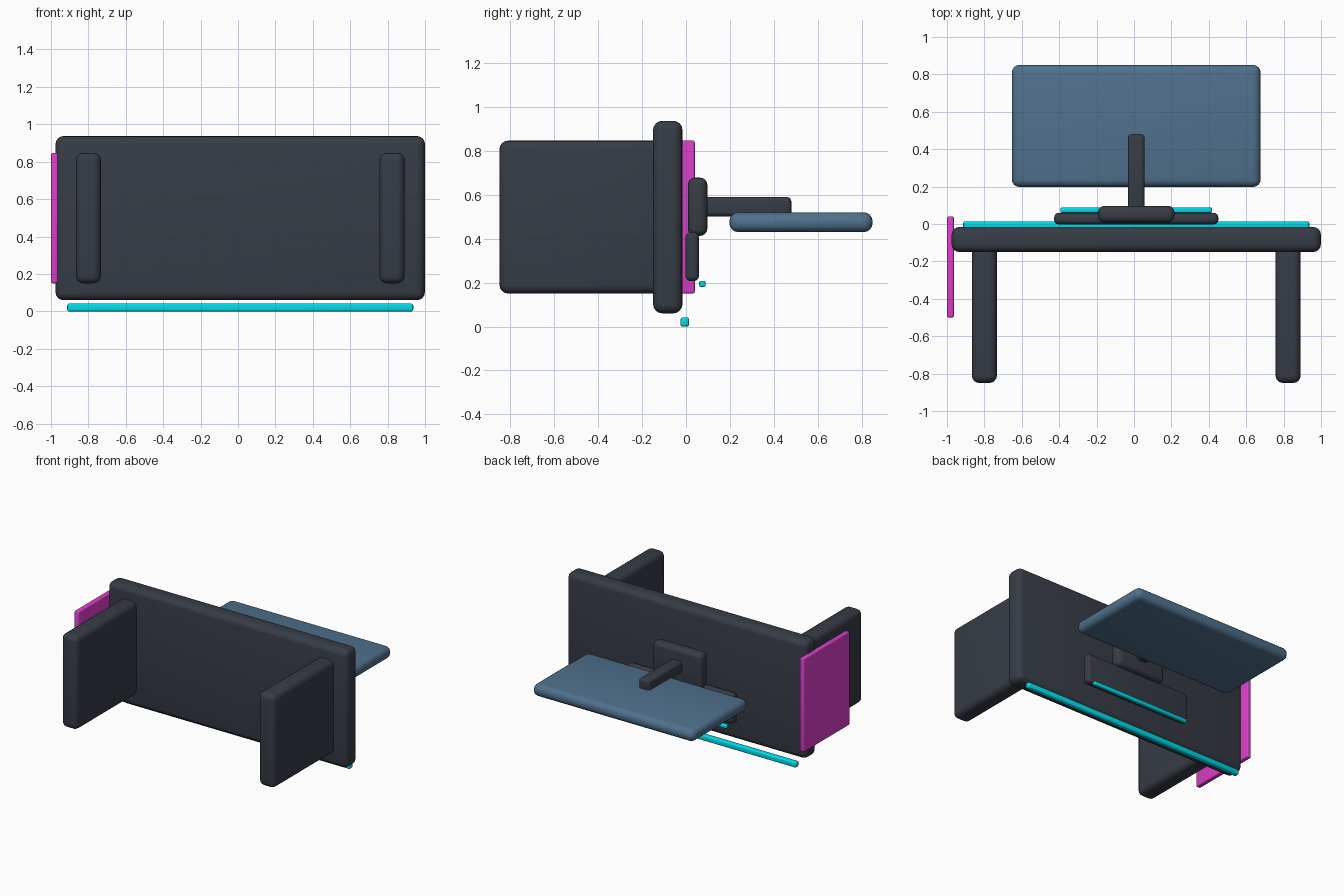
import bpy

if "Cube" in bpy.data.objects:
    bpy.data.objects.remove(bpy.data.objects["Cube"])


def material(name, color):
    m = bpy.data.materials.new(name)
    m.diffuse_color = (*color, 1)
    m.use_nodes = True
    m.node_tree.nodes["Principled BSDF"].inputs["Base Color"].default_value = m.diffuse_color
    return m


DARK = material("dark_grey", (0.038, 0.045, 0.06))
BLUE = material("screen_blue", (0.08, 0.165, 0.27))
CYAN = material("cyan_light", (0.0, 0.72, 0.82))
PINK = material("magenta_panel", (0.72, 0.05, 0.6))


def rounded_box(name, x, y, z, radius, mat):
    """Box spanning the given (min, max) ranges, with rounded edges."""
    spans = (x, y, z)
    bpy.ops.mesh.primitive_cube_add(size=1, location=[(a + b) / 2 for a, b in spans])
    ob = bpy.context.object
    ob.name = name
    ob.scale = [b - a for a, b in spans]
    bpy.ops.object.transform_apply(location=False, rotation=False, scale=True)
    bev = ob.modifiers.new("rounding", 'BEVEL')
    bev.width = radius
    bev.segments = 4
    bpy.ops.object.modifier_apply(modifier=bev.name)
    bpy.ops.object.shade_smooth_by_angle()
    ob.data.materials.append(mat)
    return ob


CX = 0.012  # the desk's middle; the side panel pushes it off centre


def centred(width):
    return (CX - width / 2, CX + width / 2)


# Desk: top and two slab legs
rounded_box("desktop", centred(1.975), (-0.15, -0.016), (0.06, 0.937), 0.042, DARK)
for side, name in ((-1, "left_leg"), (1, "right_leg")):
    mid = CX + side * 0.812
    rounded_box(name, (mid - 0.067, mid + 0.067), (-0.85, -0.1), (0.15, 0.847), 0.04, DARK)

# Side panel and light strip along the desk edge
rounded_box("side_panel", (-1.0, -0.963), (-0.5, 0.04), (0.15, 0.847), 0.01, PINK)
rounded_box("desk_light_strip", centred(1.85), (-0.025, 0.014), (0.0, 0.041), 0.01, CYAN)

# Keyboard with its own light strip
rounded_box("keyboard", centred(0.878), (-0.002, 0.059), (0.207, 0.43), 0.024, DARK)
rounded_box("keyboard_light_strip", centred(0.812), (0.06, 0.089), (0.18, 0.208), 0.008, CYAN)

# Monitor: foot, neck and screen
rounded_box("monitor_foot", centred(0.407), (0.008, 0.097), (0.413, 0.678), 0.033, DARK)
rounded_box("monitor_neck", centred(0.09), (0.05, 0.48), (0.502, 0.59), 0.02, DARK)
rounded_box("monitor_screen", centred(1.33), (0.198, 0.85), (0.43, 0.52), 0.04, BLUE)
